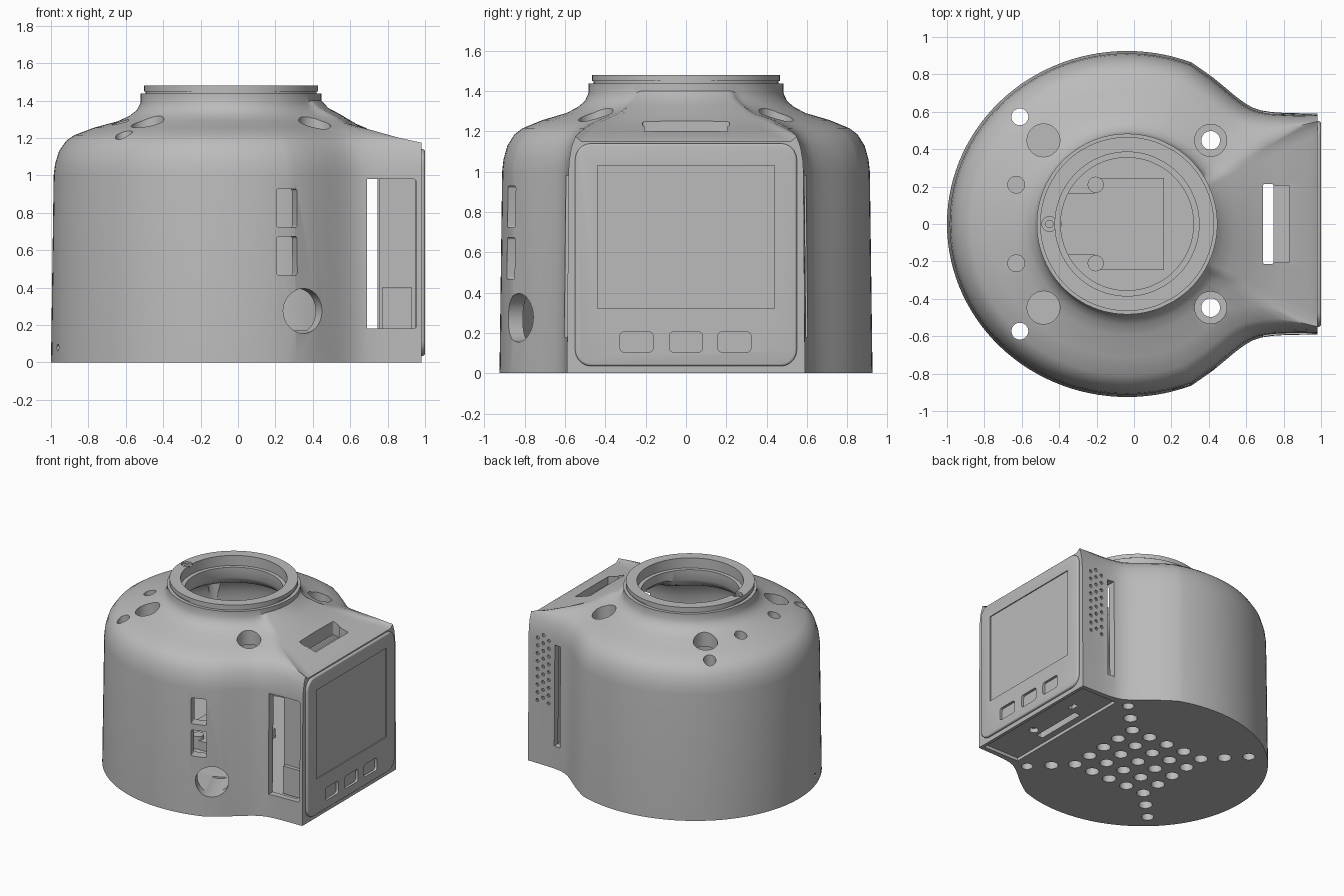
import bpy, bmesh
from math import radians, cos, sin, atan2, hypot
from mathutils import Matrix, Vector

if "Cube" in bpy.data.objects:
    bpy.data.objects.remove(bpy.data.objects["Cube"])

grey = bpy.data.materials.new("plain grey")
grey.use_nodes = True
grey.diffuse_color = (0.5, 0.5, 0.5, 1)
grey.node_tree.nodes["Principled BSDF"].inputs["Base Color"].default_value = (0.5, 0.5, 0.5, 1)

CX = -0.037          # axis of the round housing
NECK = 0.483


def finish(bm, name):
    bmesh.ops.recalc_face_normals(bm, faces=bm.faces)
    me = bpy.data.meshes.new(name)
    bm.to_mesh(me)
    bm.free()
    ob = bpy.data.objects.new(name, me)
    bpy.context.collection.objects.link(ob)
    me.materials.append(grey)
    return ob


def activate(ob):
    bpy.ops.object.select_all(action='DESELECT')
    ob.select_set(True)
    bpy.context.view_layer.objects.active = ob


def smooth(ob):
    activate(ob)
    bpy.ops.object.shade_smooth_by_angle(angle=radians(32))


def cut(ob, bm):
    tool = finish(bm, "cutter")
    tool.hide_render = True
    mod = ob.modifiers.new("cut", 'BOOLEAN')
    mod.operation, mod.solver, mod.object = 'DIFFERENCE', 'EXACT', tool
    activate(ob)
    bpy.ops.object.modifier_apply(modifier=mod.name)
    bpy.data.objects.remove(tool)


def box(bm, lo, hi, radius=0, axis=0, matrix=Matrix()):
    """Box between two corners, with the edges along one axis rounded."""
    lo, hi = Vector(lo), Vector(hi)
    vs = bmesh.ops.create_cube(bm, size=1)["verts"]
    for v in vs:
        v.co = Vector([lo[i] + (hi[i] - lo[i]) * (v.co[i] + 0.5) for i in range(3)])
    edges = [e for e in {e for v in vs for e in v.link_edges}
             if abs((e.verts[0].co - e.verts[1].co).normalized()[axis]) > 0.9]
    bmesh.ops.transform(bm, matrix=matrix, verts=vs)
    if radius:
        bmesh.ops.bevel(bm, geom=edges, offset=radius, segments=5, profile=0.5, affect='EDGES')
    return bm


def rod(bm, x, y, r, z0, z1, matrix=Matrix(), sides=32):
    m = matrix @ Matrix.Translation((x, y, (z0 + z1) / 2))
    bmesh.ops.create_cone(bm, cap_ends=True, segments=sides, radius1=r, radius2=r,
                          depth=z1 - z0, matrix=m)
    return bm


def radial(deg, z):
    """Local x points outward from the housing axis."""
    return Matrix.Translation((CX, 0, z)) @ Matrix.Rotation(radians(deg), 4, 'Z')


# Plan outline: ellipse blending into a flat-ended tongue
half = [(CX + 0.963 * cos(radians(a)), 0.925 * sin(radians(a))) for a in range(180, 66, -3)]
half += [(0.42, 0.785), (0.487, 0.73), (0.54, 0.685), (0.59, 0.648), (0.63, 0.624),
         (0.68, 0.607), (0.74, 0.598), (0.8, 0.594), (0.89, 0.592), (0.98, 0.59)]
half += [(0.98, y / 100) for y in range(56, 0, -4)]
outline = half + [(0.98, 0)] + [(x, -y) for x, y in reversed(half[1:])]

# Shoulder profile as (spread, height): round side and tongue end
ROUND = [(1, 0), (.97, 1), (.955, 1.06), (.91, 1.13), (.83, 1.185), (.74, 1.215),
         (.52, 1.255), (.25, 1.29), (.12, 1.32), (.04, 1.35), (0, 1.39)]
END = [(1, 0), (1, 1), (1, 1.05), (1, 1.1), (1, 1.15), (.93, 1.17),
       (.62, 1.215), (.35, 1.275), (.175, 1.33), (.07, 1.36), (0, 1.4)]


def loft(inset, base, drop, neck, top_rings):
    bm = bmesh.new()
    rings = []
    for k, (a, b) in enumerate(zip(ROUND, END)):
        ring = []
        for x, y in outline:
            ang, far = atan2(y, x - CX), hypot(x - CX, y) - inset
            w = min(1, max(0, (0.62 - abs(y)) / 0.1)) if x > 0.9 else 0
            f = a[0] + (b[0] - a[0]) * w
            z = base if k == 0 else a[1] + (b[1] - a[1]) * w - drop
            r = neck + (far - neck) * f
            px, py = CX + r * cos(ang), r * sin(ang)
            if x > 0.97 and k < 5:      # keep the tongue end flat
                px = x - inset
            ring.append(bm.verts.new((px, py, z)))
        rings.append(ring)
    for r, z in top_rings:
        angs = [atan2(y, x - CX) for x, y in outline]
        rings.append([bm.verts.new((CX + r * cos(t), r * sin(t), z)) for t in angs])
    n = len(outline)
    for lo, hi in zip(rings, rings[1:]):
        for i in range(n):
            j = (i + 1) % n
            bm.faces.new((lo[i], lo[j], hi[j], hi[i]))
    bm.faces.new(rings[0])
    bm.faces.new(rings[-1])
    return bm


# Hollow housing with stepped neck
housing = finish(loft(0, 0, 0, NECK, [(NECK, 1.44), (.465, 1.44), (.465, 1.48)]), "housing")
cut(housing, loft(.08, .17, .07, .355, [(.355, 1.4), (.385, 1.4), (.385, 1.6)]))

# Groove under the neck collar
groove = bmesh.new()
rod(groove, CX, 0, .55, 1.437, 1.448, sides=96)
core = finish(groove, "groove_ring")
inner = bmesh.new()
cut(core, rod(inner, CX, 0, .458, 1.3, 1.6, sides=96))
groove = bmesh.new()
groove.from_mesh(core.data)
bpy.data.objects.remove(core)
cut(housing, groove)

# Vertical holes in the shoulder and floor
holes = bmesh.new()
for s in (1, -1):
    rod(holes, -.484, s * .447, .088, .6, 2)
    rod(holes, .41, s * .447, .086, .6, 2)
    rod(holes, .41, s * .447, .05, -.1, .4)
    rod(holes, -.61, s * .573, .045, -.1, 2)
    rod(holes, -.63, s * .21, .045, .6, 2)
    rod(holes, -.484, s * .447, .05, -.1, .1)
    rod(holes, .536, s * .573, .042, -.1, .1)
rod(holes, CX - .415, 0, .04, 1.465, 1.6)
cut(housing, holes)
cut(housing, rod(bmesh.new(), CX - .415, 0, .02, 1.42, 1.6))

# Grid of blind pockets under the floor
pockets = bmesh.new()
for i in range(-2, 3):
    for j in range(-2, 3):
        rod(pockets, CX + i * .1625, j * .1625, .05, -.1, .1, sides=24)
cut(housing, pockets)

# Side ports on the round wall
ports = bmesh.new()
for z in (.57, .825):
    box(ports, (.6, -.058, -.103), (1.2, .058, .103), .012, 0, radial(-71, z))
sideways = Matrix.Rotation(radians(90), 4, 'Y')
rod(ports, 0, 0, .12, .6, 1.2, radial(-65, .275) @ sideways, 48)
rod(ports, 0, 0, .018, .92, 1.1, radial(195, .08) @ sideways, 16)
cut(housing, ports)

# Tongue openings: underside recess, side slots, top slot
cut(housing, box(bmesh.new(), (.64, -.555, -.1), (.955, .555, .025)))
cut(housing, box(bmesh.new(), (.69, -1, .18), (.745, 1, .98)))
cut(housing, box(bmesh.new(), (.69, -.8, .18), (.955, -.5, .98), .02, 1))
cut(housing, box(bmesh.new(), (.69, -.215, -.1), (.745, .215, 2), .01, 2))
cut(housing, box(bmesh.new(), (.74, -.205, 1.14), (.83, .205, 2)))
marks = rod(bmesh.new(), .81, -.17, .035, -.1, .06)
box(marks, (.79, .24, -.1), (.83, .31, .06))
cut(housing, marks)

# Speaker dots on the back of the tongue
dots = bmesh.new()
turn = Matrix.Rotation(radians(-90), 4, 'X')
for c in range(3):
    for r in range(9):
        z = .5 + r * .062 + (c % 2) * .031
        rod(dots, .8 + c * .05, -z, .013, .57, .7, turn, 10)
cut(housing, dots)
smooth(housing)

# Electronics block behind the panel
block = finish(box(bmesh.new(), (.755, -.5, .1), (.95, .54, 1.1)), "electronics_block")
port = finish(box(bmesh.new(), (.77, -.53, .18), (.93, -.49, .4)), "port_cover")

# Front panel with shallow display recess and three button recesses
panel = finish(box(bmesh.new(), (.95, -.55, .035), (1, .55, 1.14), .08), "display_panel")
activate(panel)
bevel = panel.modifiers.new("soft_edge", 'BEVEL')
bevel.width, bevel.segments, bevel.angle_limit = .012, 3, radians(60)
bpy.ops.object.modifier_apply(modifier=bevel.name)
cut(panel, box(bmesh.new(), (.992, -.44, .32), (1.1, .44, 1.03)))
buttons = bmesh.new()
for y in (-.245, 0, .24):
    box(buttons, (.98, y - .082, .105), (1.1, y + .082, .205), .02)
cut(panel, buttons)
smooth(panel)

# Mounting plate and posts on the inner floor
finish(box(bmesh.new(), (-.21, -.245, .16), (.16, .245, .24)), "mount_plate")
finish(box(bmesh.new(), (-.39, -.165, .16), (-.2, .165, .24)), "mount_tab")
for side, s in (("left", 1), ("right", -1)):
    smooth(finish(rod(bmesh.new(), -.205, s * .21, .043, .16, .27), side + "_post"))
